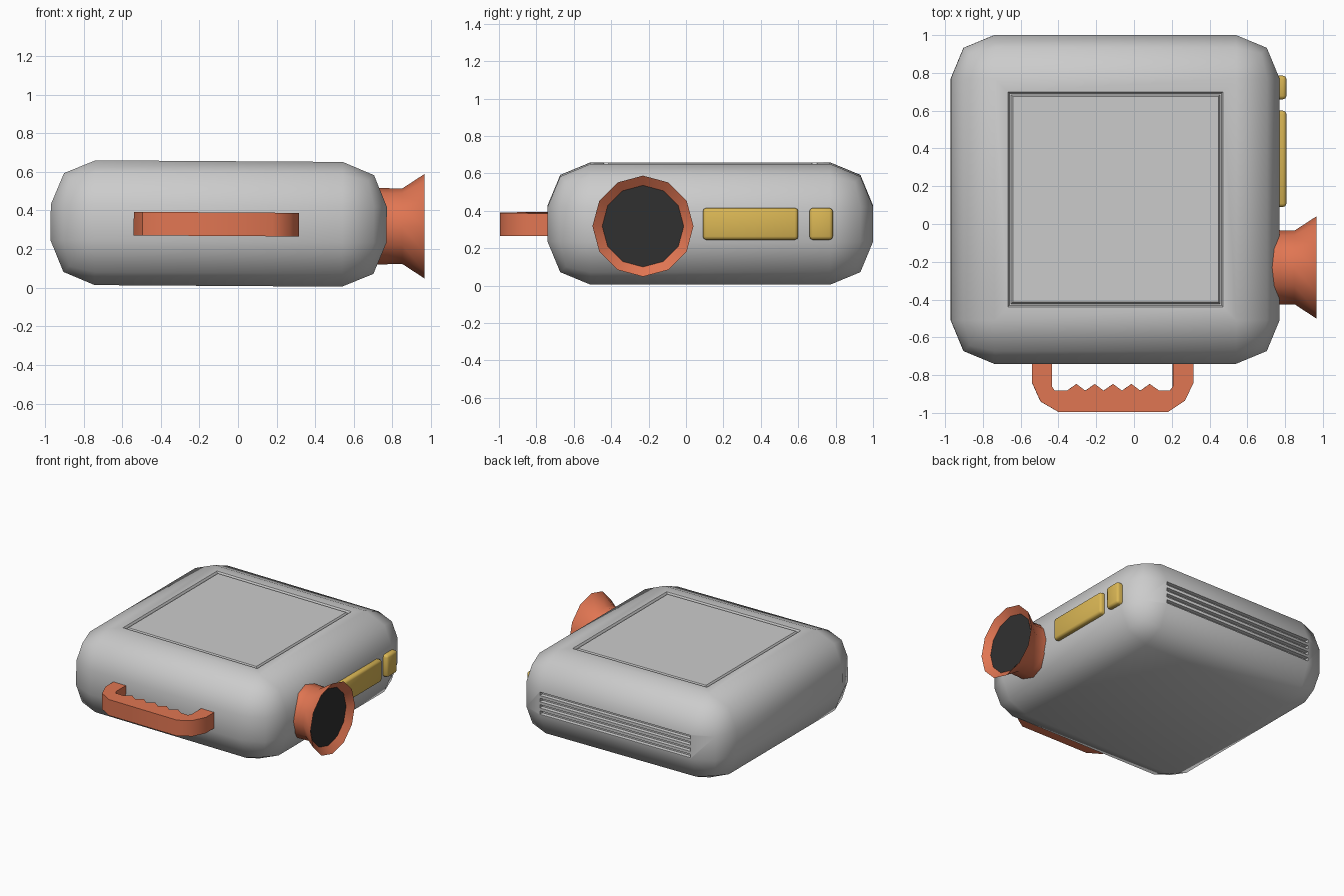
import bpy, bmesh
from math import radians, sin, cos, pi
from mathutils import Matrix, Vector

if "Cube" in bpy.data.objects:
    bpy.data.objects.remove(bpy.data.objects["Cube"])


def material(name, rgb):
    m = bpy.data.materials.new(name)
    m.diffuse_color = (*rgb, 1)
    m.use_nodes = True
    m.node_tree.nodes["Principled BSDF"].inputs["Base Color"].default_value = m.diffuse_color
    return m


ORANGE = material("orange", (0.75, 0.18, 0.085))
YELLOW = material("yellow", (0.70, 0.47, 0.09))
DARK = material("dark", (0.03, 0.03, 0.03))


def finish(bm, name, mat=None, angle=35, loc=(0, 0, 0), tilt=0):
    bmesh.ops.recalc_face_normals(bm, faces=bm.faces)
    me = bpy.data.meshes.new(name)
    bm.to_mesh(me)
    bm.free()
    ob = bpy.data.objects.new(name, me)
    bpy.context.collection.objects.link(ob)
    ob.location = loc
    ob.rotation_euler.y = tilt
    if mat:
        me.materials.append(mat)
    me.shade_smooth()
    me.set_sharp_from_angle(angle=radians(angle))
    return ob


def rounded_box(size, bevel, segments):
    bm = bmesh.new()
    bmesh.ops.create_cube(bm, size=1, matrix=Matrix.Diagonal((*size, 1)))
    bmesh.ops.bevel(bm, geom=bm.edges[:], offset=bevel, segments=segments,
                    profile=0.5, affect='EDGES')
    bm.normal_update()
    return bm


# Body: heavily rounded case
bm = rounded_box((1.74, 1.74, 0.646), 0.23, 2)


def facing(axis):
    return [f for f in bm.faces if f.normal.dot(Vector(axis)) > 0.999]


# Grooved square on the top
top = facing((0, 0, 1))
for width, depth in ((0.07, 0), (0.009, -0.015), (0.008, 0), (0.009, 0.013)):
    bmesh.ops.inset_region(bm, faces=top, thickness=width, depth=depth,
                           use_even_offset=True)

# Four vent slots across the flat of the back
slots = [-0.072, -0.024, 0.024, 0.072]
for z in slots:
    for edge in (z - 0.013, z + 0.013):
        back = facing((0, 1, 0))
        geom = set(back)
        for f in back:
            geom.update(f.edges, f.verts)
        bmesh.ops.bisect_plane(bm, geom=list(geom), dist=1e-5,
                               plane_co=(0, 0, edge), plane_no=(0, 0, 1))
        bm.normal_update()
vents = [f for f in facing((0, 1, 0))
         if any(abs(f.calc_center_median().z - z) < 0.004 for z in slots)]
bmesh.ops.inset_individual(bm, faces=vents, thickness=0.003, depth=-0.025,
                           use_even_offset=True)
finish(bm, "body", angle=48, loc=(-0.10, 0.13, 0.332), tilt=0.0065)

# Buttons on the right side
for name, y0, y1 in (("long_button", 0.09, 0.60), ("small_button", 0.66, 0.785)):
    bm = rounded_box((0.10, y1 - y0, 0.17), 0.018, 2)
    finish(bm, name, YELLOW, 50, ((0.757), (y0 + y1) / 2, 0.33))


# Lens hood: 12-sided lathe around the x axis
def ring(bm, x, r, n=12):
    return [bm.verts.new((x, r * cos(2 * pi * i / n), r * sin(2 * pi * i / n)))
            for i in range(n)]


bm = bmesh.new()
rings = [ring(bm, x, r) for x, r in
         ((0.62, 0.20), (0.77, 0.197), (0.85, 0.195), (0.965, 0.27), (0.925, 0.218))]
for a, b in zip(rings, rings[1:]):
    for i in range(12):
        j = (i + 1) % 12
        bm.faces.new((a[i], a[j], b[j], b[i]))
bm.faces.new(rings[0])
finish(bm, "lens_hood", ORANGE, 40, (0, -0.23, 0.318))

# Dark lens glass
bm = bmesh.new()
front, rear = ring(bm, 0.926, 0.218), ring(bm, 0.90, 0.19)
bm.faces.new(front)
bm.faces.new(rear)
for i in range(12):
    j = (i + 1) % 12
    bm.faces.new((front[i], front[j], rear[j], rear[i]))
finish(bm, "lens_glass", DARK, 30, (0, -0.23, 0.318))

# Carry handle: extruded outline with finger grip teeth
outline = [(0.205, -0.68), (0.315, -0.68), (0.315, -0.84), (0.27, -0.935), (0.18, -0.995),
           (-0.40, -0.995), (-0.495, -0.94), (-0.54, -0.84), (-0.54, -0.68),
           (-0.435, -0.68), (-0.435, -0.86), (-0.42, -0.882)]
for i in range(5):
    x = -0.305 + 0.097 * i
    outline += [(x - 0.05, -0.882), (x, -0.847)]
outline += [(0.133, -0.882), (0.19, -0.882), (0.205, -0.86)]
bm = bmesh.new()
face = bm.faces.new([bm.verts.new((x, y, -0.061)) for x, y in outline])
ext = bmesh.ops.extrude_face_region(bm, geom=[face])
bmesh.ops.translate(bm, vec=(0, 0, 0.122),
                    verts=[v for v in ext["geom"] if isinstance(v, bmesh.types.BMVert)])
finish(bm, "handle", ORANGE, 34, (0, 0, 0.328), 0.0065)
